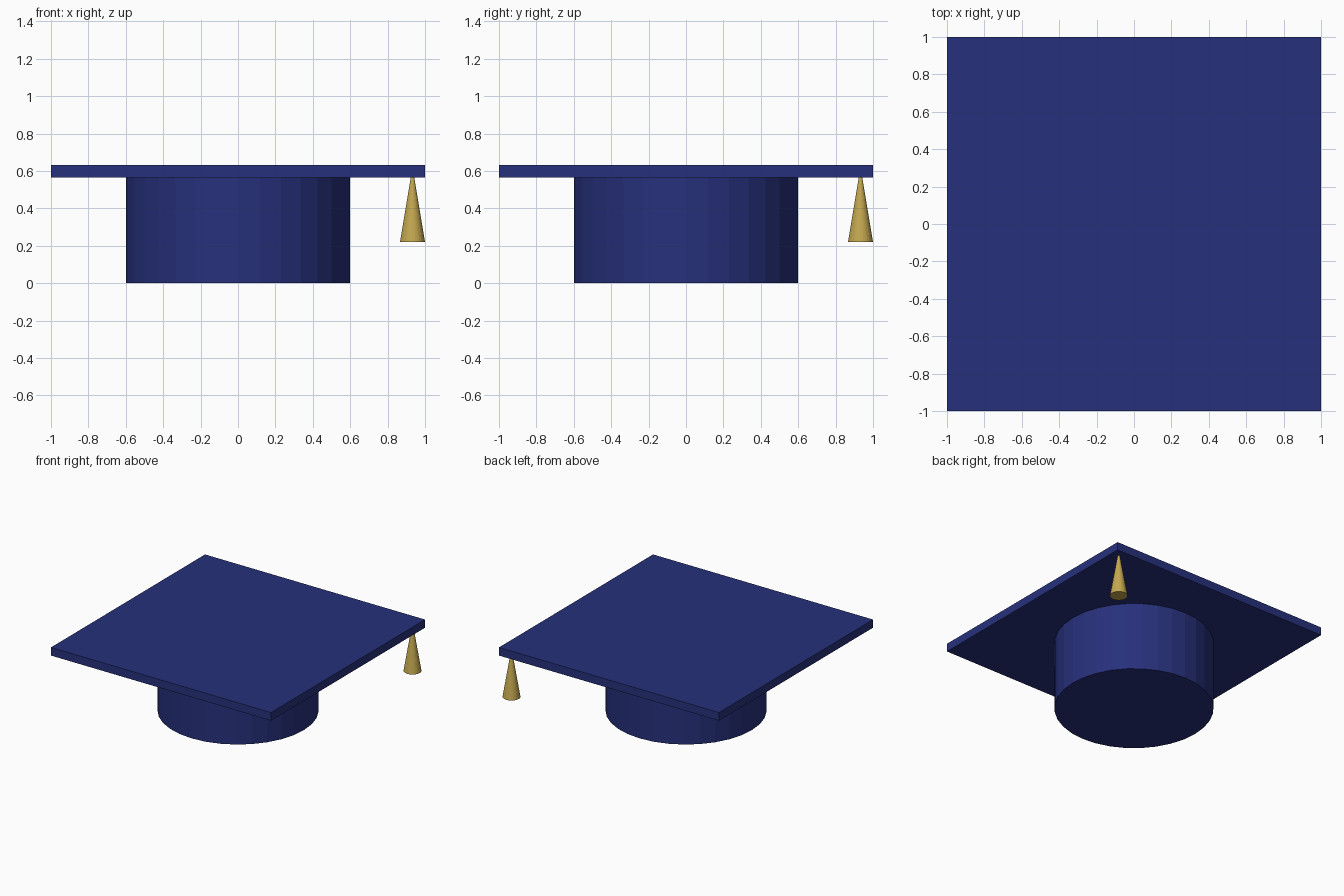
import bpy

cube = bpy.data.objects.get("Cube")
if cube:
    bpy.data.objects.remove(cube, do_unlink=True)


def make_material(name, rgb):
    mat = bpy.data.materials.new(name)
    mat.use_nodes = True
    mat.diffuse_color = (*rgb, 1)
    mat.node_tree.nodes["Principled BSDF"].inputs["Base Color"].default_value = (*rgb, 1)
    return mat


def finish(name, mat):
    obj = bpy.context.object
    obj.name = obj.data.name = name
    obj.data.materials.append(mat)
    return obj


navy = make_material("navy cloth", (0.02, 0.03, 0.2))
gold = make_material("gold thread", (0.55, 0.39, 0.08))

BOARD_TOP, BOARD_THICK = 0.633, 0.067
BOARD_MID = BOARD_TOP - BOARD_THICK / 2

# Round cap that fits the head, reaching into the board
bpy.ops.mesh.primitive_cylinder_add(vertices=32, radius=0.6, depth=BOARD_MID,
                                    location=(0, 0, BOARD_MID / 2))
finish("cap_base", navy)

# Square flat board
bpy.ops.mesh.primitive_cube_add(size=1, location=(0, 0, BOARD_MID))
board = finish("square_board", navy)
board.scale = (2, 2, BOARD_THICK)
bpy.ops.object.transform_apply(location=False, rotation=False, scale=True)

# Tassel hanging under the back left corner
TASSEL_LOW, TASSEL_HEIGHT = 0.22, 0.4
bpy.ops.mesh.primitive_cone_add(vertices=32, radius1=0.067, radius2=0, depth=TASSEL_HEIGHT,
                                location=(0.933, 0.933, TASSEL_LOW + TASSEL_HEIGHT / 2))
finish("tassel", gold)
